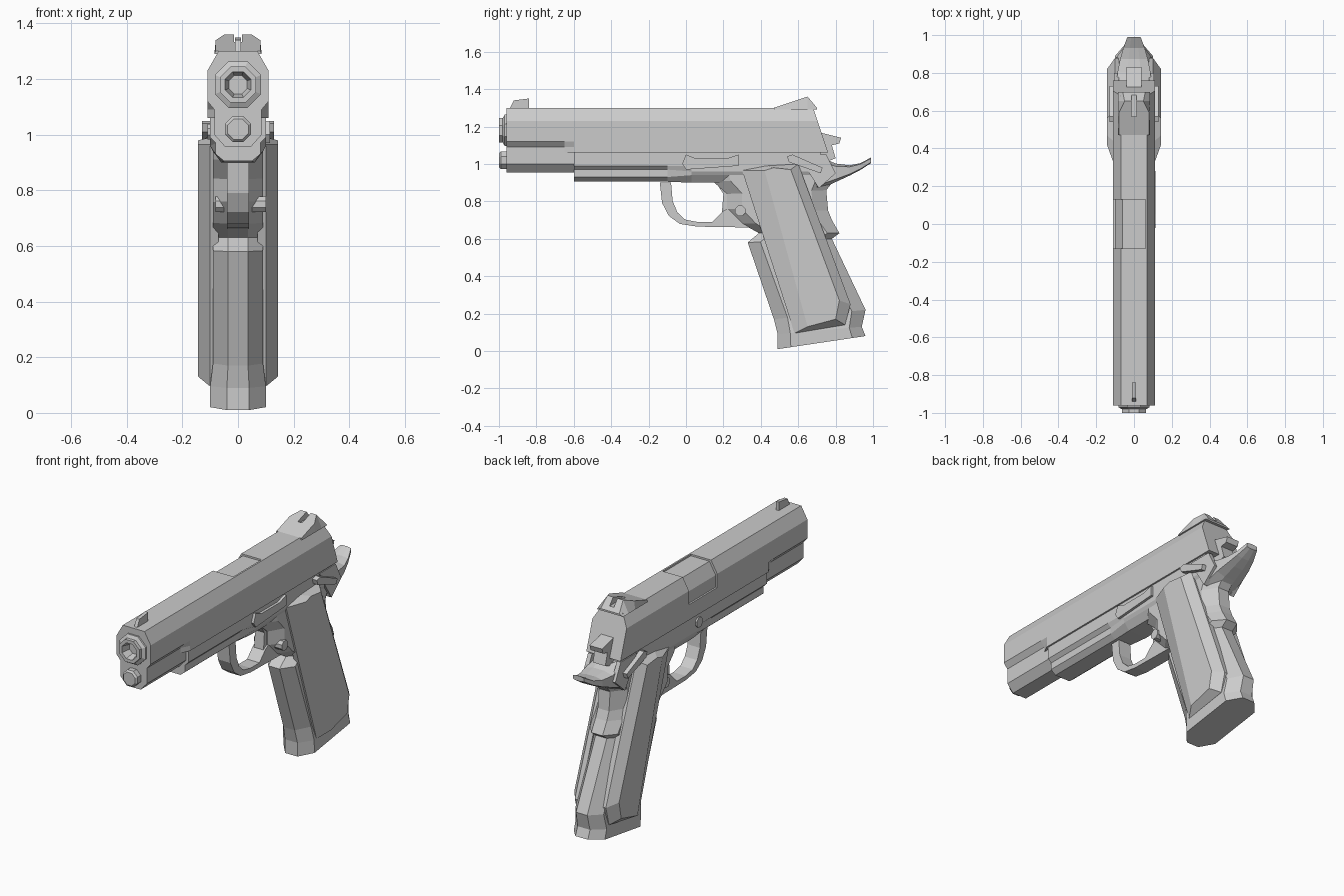
import bpy, bmesh
from math import cos, sin, pi, tau

cube = bpy.data.objects.get("Cube")
if cube:
    bpy.data.objects.remove(cube, do_unlink=True)

colour = (.6, .6, .6, 1)
grey = bpy.data.materials.new("plain grey")
grey.use_nodes = True
grey.diffuse_color = colour
grey.node_tree.nodes["Principled BSDF"].inputs["Base Color"].default_value = colour


def loft(name, rings):
    """Skin a list of equal-length rings and cap both ends."""
    bm = bmesh.new()
    loops = [[bm.verts.new(point) for point in ring] for ring in rings]
    for first, second in zip(loops, loops[1:]):
        for i in range(len(first)):
            bm.faces.new((first[i - 1], first[i], second[i], second[i - 1]))
    bm.faces.new(loops[0])
    bm.faces.new(loops[-1])
    bmesh.ops.recalc_face_normals(bm, faces=bm.faces)
    mesh = bpy.data.meshes.new(name)
    bm.to_mesh(mesh)
    bm.free()
    mesh.materials.append(grey)
    obj = bpy.data.objects.new(name, mesh)
    bpy.context.collection.objects.link(obj)
    return obj


def plate(name, profile, inside, outside):
    """Extrude a (y, z) profile across x."""
    return loft(name, [[(x, y, z) for y, z in profile] for x in (inside, outside)])


def block(name, front, back, bottom, top, inside, outside):
    corners = [(front, bottom), (back, bottom), (back, top), (front, top)]
    return plate(name, corners, inside, outside)


def section(half, y):
    """Mirror a half (x, z) section into a full ring at y."""
    return [(x, y, z) for x, z in half] + [(-x, y, z) for x, z in reversed(half)]


def oval(front, back, width):
    """Chamfered ring running between two (y, z) points."""
    half = [(0, width * .4), (.15, width), (.85, width), (1, width * .4)]
    ring = half + [(t, -x) for t, x in reversed(half)]
    (fy, fz), (by, bz) = front, back
    return [(x, fy + (by - fy) * t, fz + (bz - fz) * t) for t, x in ring]


def circle(radius, sides=8):
    angles = [tau * (i + .5) / sides for i in range(sides)]
    return [(radius * cos(a), radius * sin(a)) for a in angles]


def turned(name, height, profile):
    """Turn a (radius, y) profile about a lengthwise axis."""
    return loft(name, [[(x, y, height + z) for x, z in circle(radius)]
                       for radius, y in profile])


def stud(name, centre, radius, inside, outside):
    cy, cz = centre
    return plate(name, [(cy + y, cz + z) for y, z in circle(radius)], inside, outside)


def cut(target, cutter):
    modifier = target.modifiers.new("cut", "BOOLEAN")
    modifier.operation = "DIFFERENCE"
    modifier.solver = "EXACT"
    modifier.object = cutter
    bpy.context.view_layer.objects.active = target
    bpy.ops.object.modifier_apply(modifier=modifier.name)
    bpy.data.objects.remove(cutter, do_unlink=True)


# Slide with a narrower nose and a raked rear end
muzzle, step, slide_top = -.96, -.6, 1.3
crown = [(.07, slide_top), (.11, 1.23), (.11, 1.12)]
nose = crown + [(.085, 1.09), (.085, 1.06)]
body = crown + [(.11, 1.09), (.11, 1.06)]
rear = [(x, .68 + (slide_top - z) / 3, z) for x, y, z in section(body, 0)]
slide = loft("slide", [section(nose, muzzle), section(nose, step - .05),
                       section(body, step), rear])
cut(slide, turned("bore_cutter", 1.18, [(.06, -1.1), (.06, -.84)]))
cut(slide, block("port_cutter", -.13, .13, 1.15, 1.4, -.2, .06))

# Chamber showing in the port
chamber = [(x - .01, z - .01) for x, z in crown]
loft("chamber", [section(chamber, y) for y in (-.16, .16)])

# Lower nose, barrel bushing and spring plug
lower = [(.085, 1.07), (.085, 1), (.045, .955)]
loft("slide_lower_nose", [section(lower, y) for y in (muzzle, step)])
turned("barrel_bushing", 1.18, [(.09, -.95), (.09, -.97), (.07, -.98), (.07, -1),
                                (.05, -1), (.01, -.86)])
turned("spring_plug", 1.02, [(.05, -.95), (.05, -.99), (.04, -1)])

# Sights
plate("front_sight", [(-.94, slide_top), (-.92, 1.34), (-.84, 1.35), (-.84, slide_top)],
      -.01, .01)
sight = loft("rear_sight", [section([(top_width, top), (.085, 1.29)], y)
                            for y, top, top_width in ((.47, 1.3, .08), (.59, 1.34, .08),
                                                      (.65, 1.36, .05), (.7, 1.3, .06))])
cut(sight, block("notch_cutter", .57, .8, 1.32, 1.5, -.014, .014))

# Frame rails and dust cover
rail = [(.1, 1.06), (.1, .99), (.08, .97), (.08, .93), (.05, .905)]
upper = [(.1, 1.06), (.1, .99), (.1, .96), (.09, .94), (.06, .9)]
loft("frame", [section(rail, step), section(rail, -.1),
               section(upper, .03), section(upper, .72)])

# Grip frame from the flared base up to the rails
front_edge = [(.49, .01), (.49, .09), (.47, .17), (.33, .58), (.39, .63),
              (.3, .68), (.22, .76), (.22, .84), (.14, .91), (.12, 1)]
back_edge = [(.96, .08), (.94, .13), (.96, .22), (.78, .6), (.82, .63),
             (.78, .7), (.76, .75), (.75, .86), (.79, .91), (.75, 1.03)]
loft("grip_frame", [oval(front, back, .1 if front[1] < .1 else .09)
                    for front, back in zip(front_edge, back_edge)])

# Swept tail above the hand, thinning and curling up towards its tip
tail = []
for t in (0, .35, .6, .8, 1):
    y, middle, depth = .7 + .29 * t, .95 + .07 * t ** 3, .08 * (1 - t) ** 2 + .015
    tail.append(oval((y, middle + depth), (y, middle - depth), .095 - .06 * t * t))
loft("beavertail", tail)


def guard_point(angle, length, drop):
    """Point on a squarish quarter bow hung under the frame."""
    return .06 - length * cos(angle) ** .8, .9 - drop * sin(angle) ** .8


# Trigger guard bow with its rear foot, and the trigger
bow = []
for i in range(5):
    angle = pi / 2 * (1 - i / 4)
    outer, inner = guard_point(angle, .2, .235), guard_point(angle, .14, .21)
    bow.append([(-.04, *outer), (.04, *outer), (.04, *inner), (-.04, *inner)])
loft("trigger_guard", bow)
plate("trigger_guard_foot", [(.06, .665), (.36, .66), (.3, .8), (.2, .75),
                             (.14, .69), (.06, .69)], -.04, .04)
plate("trigger", [(.14, .93), (.2, .84), (.19, .72), (.25, .72), (.25, .93)], -.03, .03)

# Hammer
plate("hammer", [(.71, 1.17), (.83, 1.14), (.82, 1.11), (.78, 1.1), (.8, 1.03), (.72, 1)],
      -.04, .04)

# Grip panels and safety catches on both sides
edge = [(.3, .965), (.43, .99), (.6, 1), (.88, .25), (.85, .14), (.58, .095)]
face = [(.42, .965), (.47, .98), (.56, .97), (.82, .27), (.8, .17), (.65, .13)]
for side, sign in (("left", 1), ("right", -1)):
    loft(side + "_grip_panel", [[(sign * x, y, z) for y, z in ring]
                                for x, ring in ((.07, edge), (.1, edge), (.143, face))])
    plate(side + "_safety_plate", [(.6, 1.05), (.75, 1.05), (.8, .95), (.71, .87), (.66, .95)],
          sign * .08, sign * .105)
    plate(side + "_safety_lever", [(.54, 1.04), (.57, 1.05), (.73, .98), (.72, .95), (.55, 1.01)],
          sign * .09, sign * .13)

# Slide stop, its pin and the magazine release
plate("slide_stop", [(-.02, 1), (0, 1.05), (.05, 1.03), (.22, 1.03), (.28, 1.05),
                     (.28, .99), (0, .97)], .085, .115)
stud("slide_stop_pin", (.03, 1.01), .03, -.11, 0)
stud("magazine_release", (.29, .75), .03, -.08, .1)
